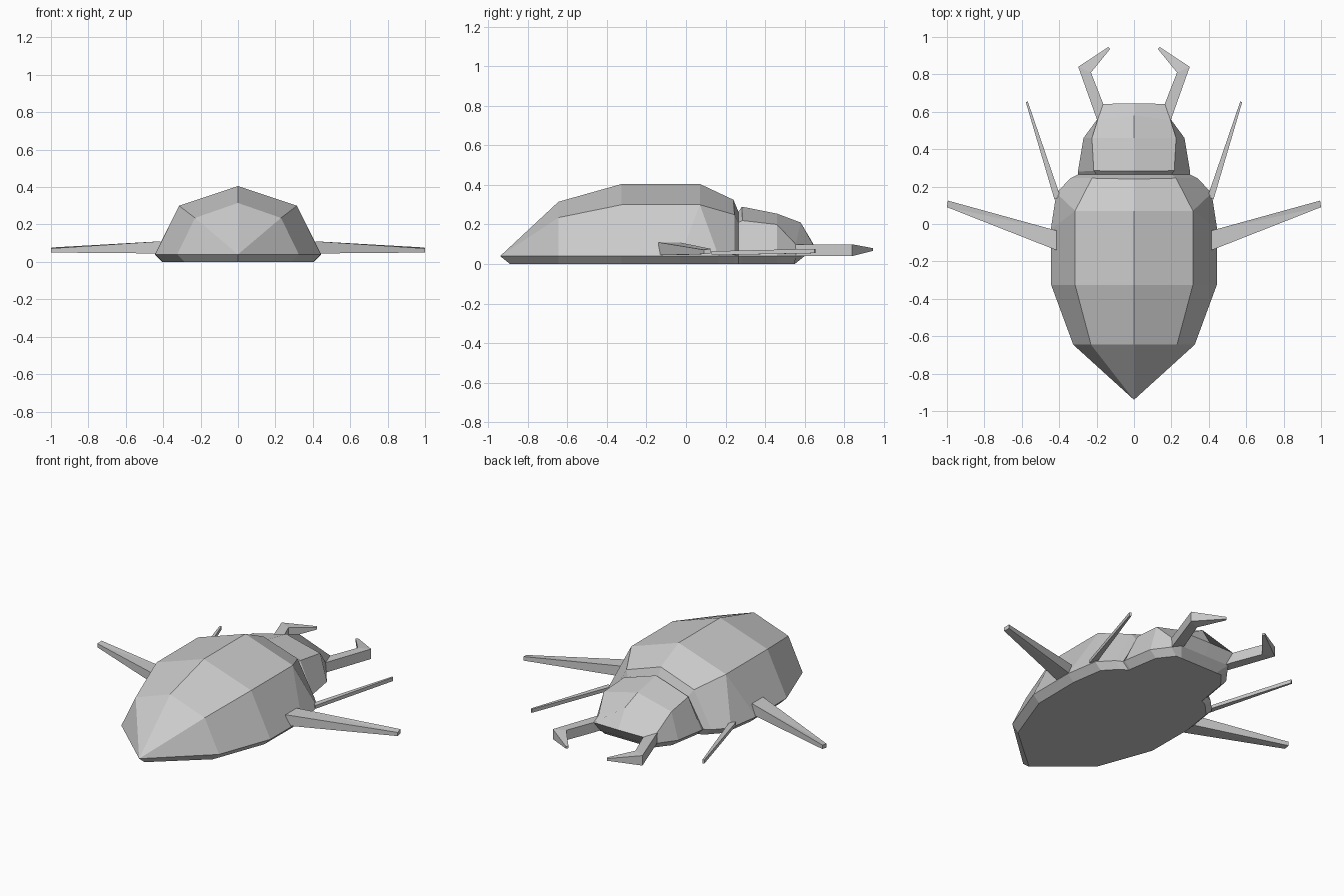
import bpy, bmesh

if "Cube" in bpy.data.objects:
    bpy.data.objects.remove(bpy.data.objects["Cube"])


def finish(name, bm):
    """Turn a right-hand half into a mirrored object."""
    bmesh.ops.remove_doubles(bm, verts=bm.verts, dist=0.0005)
    bmesh.ops.recalc_face_normals(bm, faces=bm.faces)
    mesh = bpy.data.meshes.new(name)
    bm.to_mesh(mesh)
    bm.free()
    obj = bpy.data.objects.new(name, mesh)
    bpy.context.collection.objects.link(obj)
    mod = obj.modifiers.new("mirror", 'MIRROR')
    mod.use_axis[0] = True
    mod.merge_threshold = 0.0005
    return obj


def blade(name, outline):
    """Tapered slab: plan points with lower and upper heights (x, y, z0, z1)."""
    bm = bmesh.new()
    low = [bm.verts.new((x, y, a)) for x, y, a, b in outline]
    high = [bm.verts.new((x, y, b)) for x, y, a, b in outline]
    n = len(outline)
    caps = [bm.faces.new(low[::-1]), bm.faces.new(high)]
    for i in range(n):
        j = (i + 1) % n
        bm.faces.new((low[i], low[j], high[j], high[i]))
    bmesh.ops.triangulate(bm, faces=caps)
    return finish(name, bm)


# Body and head shell: ridge y, z; shoulder x, y, z; rim x, y
stations = [
    (-.94, .04, 0, -.94, .04, 0, -.94),
    (-.645, .315, .23, -.645, .235, .325, -.645),
    (-.325, .405, .315, -.325, .30, .443, -.325),
    (.07, .405, .315, .07, .30, .445, -.03),
    (.07, .405, .315, .07, .30, .415, .165),
    (.24, .325, .225, .245, .25, .34, .245),
    (.265, .265, .20, .265, .21, .30, .265),
    (.283, .29, .215, .285, .22, .30, .28),
    (.46, .255, .225, .46, .20, .27, .46),
    (.58, .21, .195, .555, .10, .20, .555),
    (.645, .10, .165, .642, .10, .165, .60),
]
bm = bmesh.new()
rows = []
for ry, rz, sx, sy, sz, ex, ey in stations:
    by = min(max(ey, -.89), .55)
    pts = [(0, ry, rz), (sx, sy, sz), (ex, ey, .04),
           (max(ex - .04, 0), by, 0), (0, by, 0)]
    rows.append([bm.verts.new(p) for p in pts])
for a, b in zip(rows, rows[1:]):
    for i in range(4):
        bm.faces.new((a[i], b[i], b[i + 1], a[i + 1]))
# Front of the head
ridge, shoulder, rim, base, middle = rows[-1]
chin = bm.verts.new((0, .60, .04))
bm.faces.new((ridge, shoulder, rim, chin))
bm.faces.new((chin, rim, base, middle))
finish("body_shell", bm)

# Pincers
blade("pincers", [(.15, .60, .04, .10), (.195, .55, .04, .10),
                  (.298, .84, .04, .10), (.137, .947, .067, .080),
                  (.128, .935, .067, .080), (.23, .81, .04, .10),
                  (.165, .643, .04, .10)])

# Middle legs
blade("middle_legs", [(.415, -.14, .045, .11), (1.0, .09, .05, .072),
                      (.995, .125, .053, .077), (.415, -.035, .045, .11)])

# Front legs
blade("front_legs", [(.425, .13, .045, .065), (.578, .65, .055, .077),
                     (.568, .655, .055, .077), (.395, .15, .045, .065)])
